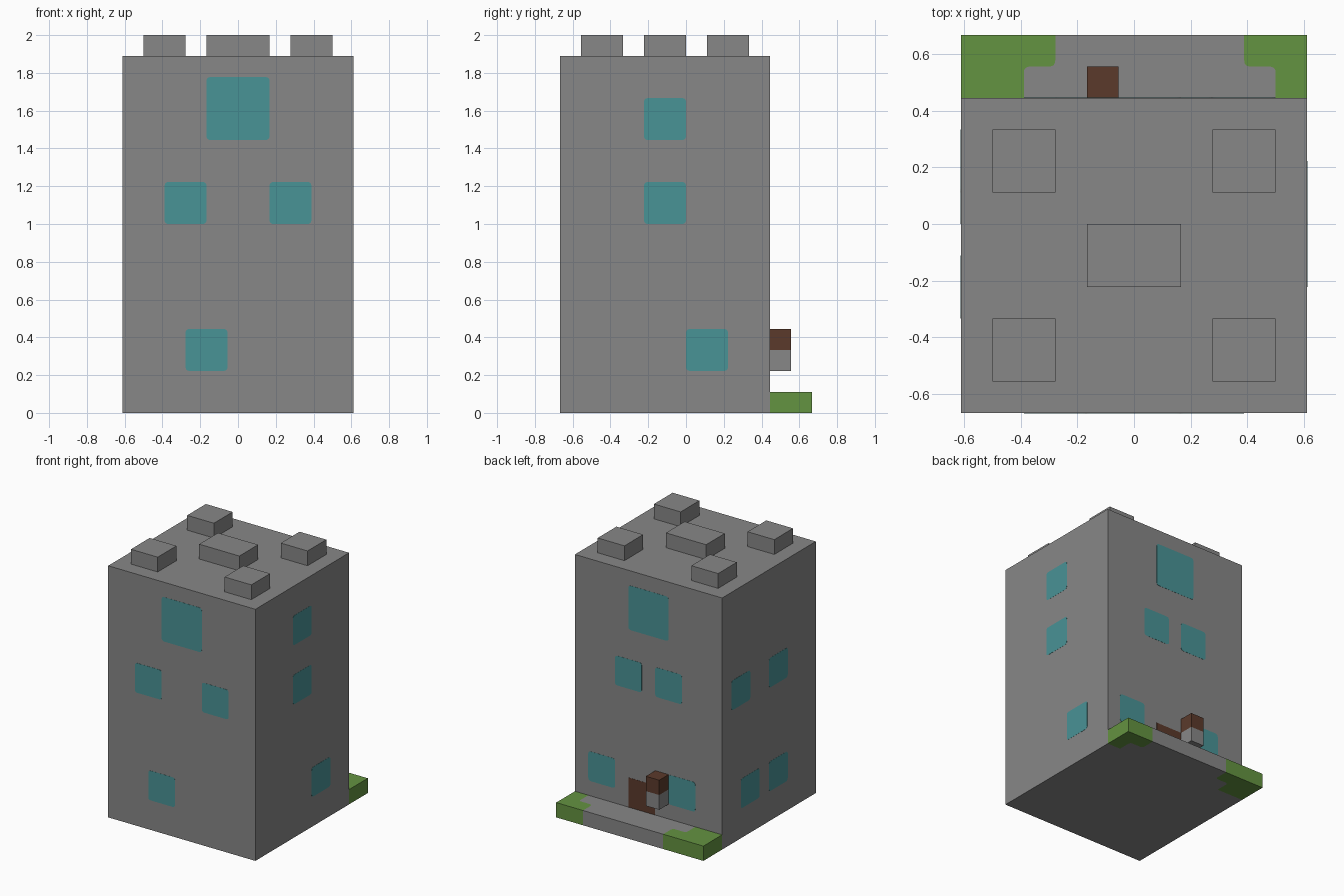
import bpy, bmesh
from mathutils import Vector

if "Cube" in bpy.data.objects:
    bpy.data.objects.remove(bpy.data.objects["Cube"])

U = 1 / 9            # size of one building block
PLATE = 0.01         # window and door thickness, in blocks
ROUND = 0.2          # corner radius, in blocks


def material(name, rgb):
    m = bpy.data.materials.new(name)
    m.use_nodes = True
    linear = [(c / 255 / 12.92) if c < 10 else ((c / 255 + 0.055) / 1.055) ** 2.4 for c in rgb]
    m.diffuse_color = (*linear, 1)
    m.node_tree.nodes["Principled BSDF"].inputs["Base Color"].default_value = (*linear, 1)
    return m


stone = material("stone grey", (135, 135, 135))
glass = material("teal glass", (73, 147, 150))
wood = material("dark wood", (91, 58, 43))
grass = material("grass green", (100, 147, 65))


def fillet(before, corner, after):
    """Short arc that replaces a corner."""
    a, c, b = Vector(before), Vector(corner), Vector(after)
    p, q = c + (a - c).normalized() * ROUND, c + (b - c).normalized() * ROUND
    return [tuple(p * (1 - t) ** 2 + c * 2 * t * (1 - t) + q * t * t)
            for t in (0, 0.25, 0.5, 0.75, 1)]


def rectangle(x, y, w, h, rounded=False):
    pts = [(x, y), (x + w, y), (x + w, y + h), (x, y + h)]
    if not rounded:
        return pts
    return [p for i in range(4) for p in fillet(pts[i - 1], pts[i], pts[(i + 1) % 4])]


def prism(name, outline, place, depth, mat):
    """Extrude a flat outline along the direction given, after placing it in space."""
    bm = bmesh.new()
    face = bm.faces.new([bm.verts.new(Vector(place(*p)) * U) for p in outline])
    new = bmesh.ops.extrude_face_region(bm, geom=[face], use_keep_orig=True)["geom"]
    bmesh.ops.translate(bm, vec=Vector(depth) * U,
                        verts=[v for v in new if isinstance(v, bmesh.types.BMVert)])
    bmesh.ops.recalc_face_normals(bm, faces=bm.faces)
    mesh = bpy.data.meshes.new(name)
    bm.to_mesh(mesh)
    bm.free()
    mesh.materials.append(mat)
    obj = bpy.data.objects.new(name, mesh)
    bpy.context.collection.objects.link(obj)
    return obj


def block(name, x, y, z, w, d, h, mat):
    return prism(name, rectangle(x, y, w, d), lambda a, b: (a, b, z), (0, 0, h), mat)


# Tower body and roof blocks
block("tower_body", -5.5, -6, 0, 11, 10, 17, stone)
for side, x in (("right", -4.5), ("left", 2.5)):
    for end, y in (("front", -5), ("back", 1)):
        block(f"roof_block_{end}_{side}", x, y, 17, 2, 2, 1, stone)
block("roof_block_centre", -1.5, -2, 17, 3, 2, 1, stone)

# Windows on each wall: position along the wall, height, size
walls = {
    "front": (lambda a, z: (a, -6, z), (0, -PLATE, 0),
              [(-1.5, 13, 3), (-3.5, 9, 2), (1.5, 9, 2), (-2.5, 2, 2)]),
    "back": (lambda a, z: (a, 4, z), (0, PLATE, 0),
             [(-1.5, 13, 3), (0.5, 9, 2), (-2.5, 9, 2), (2.5, 2, 2), (-3.5, 2, 2)]),
    "left": (lambda a, z: (5.5, a, z), (PLATE, 0, 0),
             [(-2, 13, 2), (-2, 9, 2), (0, 2, 2)]),
    "right": (lambda a, z: (-5.5, a, z), (-PLATE, 0, 0),
              [(1, 9, 2), (-3, 9, 2), (0, 2, 2), (-3, 2, 2)]),
}
for wall, (place, depth, windows) in walls.items():
    for i, (a, z, size) in enumerate(windows, 1):
        prism(f"{wall}_window_{i}", rectangle(a, z, size, size, True), place, depth, glass)

# Door and the lamp beside it
place, depth, _ = walls["back"]
prism("door", rectangle(-0.5, 1, 2, 2), place, depth, wood)
block("lamp_base", -1.5, 4, 2, 1, 1, 1, stone)
block("lamp_top", -1.5, 4, 3, 1, 1, 1, wood)


# Back doorstep with a path between two stepped lawns
def lawn_edge(inner, outer):
    pts = [(inner, 4), (inner, 5), (outer, 5), (outer, 6)]
    return [pts[0], *fillet(*pts[:3]), *fillet(*pts[1:]), pts[3]]


def ground(a, b):
    return (a, b, 0)


right_edge, left_edge = lawn_edge(-3.5, -2.5), lawn_edge(4.5, 3.5)
prism("lawn_right", [(-5.5, 4)] + right_edge + [(-5.5, 6)], ground, (0, 0, 1), grass)
prism("lawn_left", [(5.5, 4)] + left_edge + [(5.5, 6)], ground, (0, 0, 1), grass)
prism("path", right_edge + left_edge[::-1], ground, (0, 0, 1), stone)
